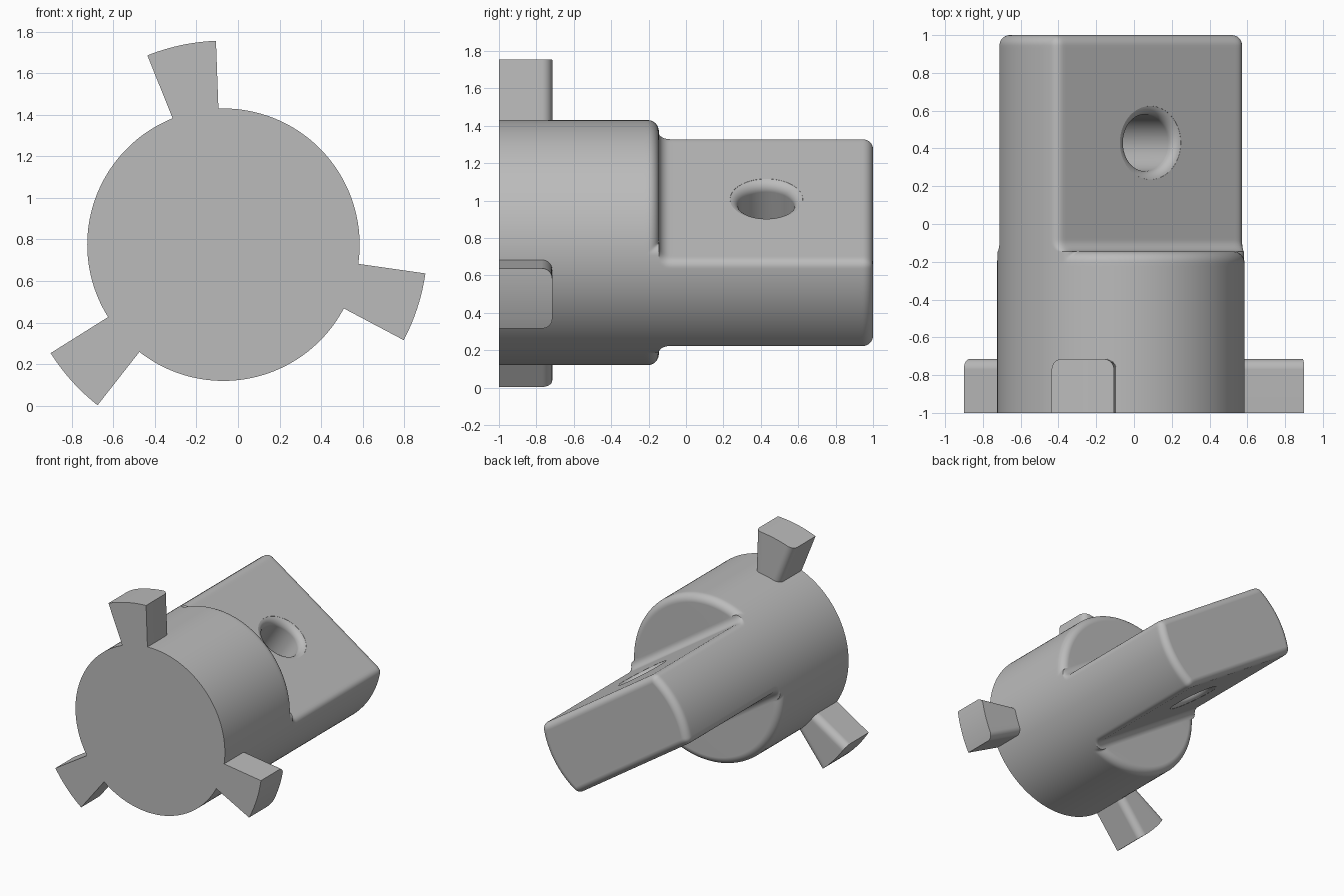
import bpy, bmesh
from math import sin, cos, sqrt, atan2, pi, radians
from mathutils import Vector

if "Cube" in bpy.data.objects:
    bpy.data.objects.remove(bpy.data.objects["Cube"], do_unlink=True)

CX, CZ = -0.07, 0.775          # body axis, running along y
RADIUS, LUG_RADIUS = 0.655, 0.981
HALF_BLADE = 0.28
FILLET = 0.055
SHOULDER_Y, LUG_Y = -0.145, -0.715
BLADE_ANGLE = radians(56)
STEPS = 8
QUARTER = [i / STEPS * pi / 2 for i in range(STEPS + 1)]

grey = bpy.data.materials.new("light_grey")
grey.use_nodes = True
grey.diffuse_color = (0.5, 0.5, 0.5, 1)
grey.node_tree.nodes["Principled BSDF"].inputs["Base Color"].default_value = (0.5, 0.5, 0.5, 1)


def polar(r, angle, y):
    return Vector((CX + r * cos(angle), y, CZ + r * sin(angle)))


def finish(bm, name):
    bmesh.ops.remove_doubles(bm, verts=bm.verts, dist=1e-5)
    bmesh.ops.recalc_face_normals(bm, faces=bm.faces)
    mesh = bpy.data.meshes.new(name)
    bm.to_mesh(mesh)
    bm.free()
    mesh.materials.append(grey)
    obj = bpy.data.objects.new(name, mesh)
    bpy.context.collection.objects.link(obj)
    return obj


def smooth(obj):
    bpy.ops.object.select_all(action='DESELECT')
    obj.select_set(True)
    bpy.context.view_layer.objects.active = obj
    bpy.ops.object.shade_smooth_by_angle(angle=radians(35))
    mod = obj.modifiers.new("even_shading", 'WEIGHTED_NORMAL')
    mod.keep_sharp = True


def skin(rings):
    """Join closed rings of points into a capped solid."""
    bm = bmesh.new()
    loops = [[bm.verts.new(p) for p in ring] for ring in rings]
    for a, b in zip(loops, loops[1:]):
        for i in range(len(a)):
            j = (i + 1) % len(a)
            bm.faces.new((a[i], a[j], b[j], b[i]))
    bm.faces.new(loops[0])
    bm.faces.new(loops[-1])
    return bm


def blade_radius(angle, half, inset=0.0):
    """Outline of a slab cut from a disc, with rounded corners."""
    h, r, f = half - inset, RADIUS - inset, FILLET - inset
    u, v = abs(cos(angle - BLADE_ANGLE)), abs(sin(angle - BLADE_ANGLE))
    cu = h - f
    cv = sqrt((r - f) ** 2 - cu ** 2)
    a = atan2(v, u)
    if a <= atan2(cv, h):
        return h / u
    if a >= atan2(cv, cu):
        return r
    b = u * cu + v * cv
    return b + sqrt(max(0, b * b - cu * cu - cv * cv + f * f))


# Body: disc sections, rounded shoulder, concave fillet, blade, rounded end
ROOT = HALF_BLADE + 0.06
sections = [(-1, ROOT, 0, RADIUS), (SHOULDER_Y - 0.08, ROOT, 0, RADIUS)]
for a in QUARTER:
    sections.append((SHOULDER_Y - 0.06 + 0.06 * sin(a), ROOT, 0,
                     RADIUS - 0.06 + 0.06 * cos(a)))
for a in reversed(QUARTER):
    sections.append((SHOULDER_Y + 0.06 - 0.06 * sin(a), ROOT - 0.06 * cos(a), 0, 0))
sections += [(-0.07, HALF_BLADE, 0, 0), (0.93, HALF_BLADE, 0, 0)]
for a in QUARTER:
    sections.append((1 - FILLET + FILLET * sin(a), HALF_BLADE,
                     FILLET * 0.98 * (1 - cos(a)), 0))
COUNT = 480
angles = [2 * pi * i / COUNT for i in range(COUNT)]
body = finish(skin([[polar(max(blade_radius(t, half, inset), disc), t, y) for t in angles]
                    for y, half, inset, disc in sections]), "body_with_blade")

# Cross hole with softened rims, cut square to the blade
half_profile = [(0.15 + FILLET * (1 - cos(a)), HALF_BLADE - FILLET + FILLET * sin(a))
                for a in QUARTER[:-1]]
half_profile.append((0.204, HALF_BLADE + 0.03))
profile = [(r, -t) for r, t in reversed(half_profile)] + half_profile
normal = Vector((cos(BLADE_ANGLE), 0, sin(BLADE_ANGLE)))
side = Vector((-sin(BLADE_ANGLE), 0, cos(BLADE_ANGLE)))
along = Vector((0, 1, 0))
centre = Vector((CX, 0.43, CZ))
turn = [2 * pi * (i + 0.5) / 72 for i in range(72)]
cutter = finish(skin([[centre + normal * t + (side * cos(a) + along * sin(a)) * r for a in turn]
                      for r, t in profile]), "hole_cutter")
cutter.hide_render = True
cut = body.modifiers.new("hole", 'BOOLEAN')
cut.operation = 'DIFFERENCE'
cut.solver = 'EXACT'
cut.object = cutter
bpy.context.view_layer.objects.active = body
bpy.ops.object.modifier_apply(modifier=cut.name)
bpy.data.objects.remove(cutter, do_unlink=True)
smooth(body)


# Lugs: radial wedges with rounded rear edges
def lug(name, mid):
    half = radians(9.9)
    columns = [(FILLET * (1 - cos(a)), FILLET * (1 - sin(a))) for a in QUARTER]
    bm = bmesh.new()
    grid = []
    for sign in (-1, 1):
        part = []
        for shift, drop in columns:
            part.append([bm.verts.new(polar(r, mid + sign * (half - shift / r), y))
                         for r in (0.64, LUG_RADIUS) for y in (-1, LUG_Y - drop)])
        if sign == -1:
            grid = part
            for i in range(1, 8):      # evenly spaced columns across the flat back
                k = i / 4 - 1
                grid.append([bm.verts.new(polar(r, mid + k * (half - FILLET / r), y))
                             for r in (0.64, LUG_RADIUS) for y in (-1, LUG_Y)])
        else:
            grid += reversed(part)
    for a, b in zip(grid, grid[1:]):
        for i, j in ((0, 1), (1, 3), (3, 2), (2, 0)):
            bm.faces.new((a[i], a[j], b[j], b[i]))
    for end in (grid[0], grid[-1]):
        bm.faces.new((end[0], end[1], end[3], end[2]))
    smooth(finish(bm, name))


for name, degrees in (("top_lug", 102), ("left_lug", -18), ("right_lug", 222)):
    lug(name, radians(degrees))
